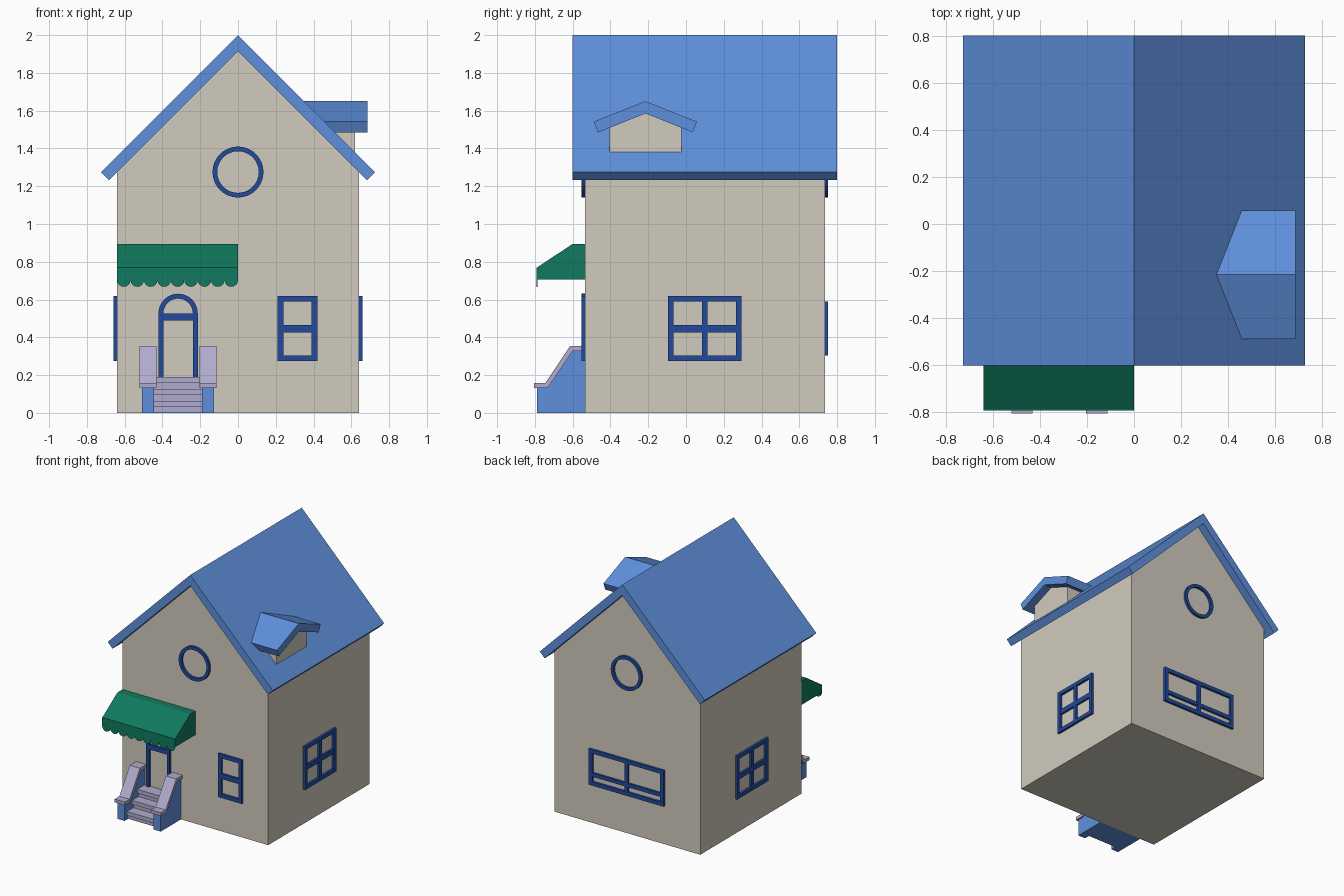
import bpy, bmesh
from math import sin, cos, pi

if "Cube" in bpy.data.objects:
    bpy.data.objects.remove(bpy.data.objects["Cube"], do_unlink=True)


def material(name, rgb):
    m = bpy.data.materials.new(name)
    m.use_nodes = True
    m.diffuse_color = (*rgb, 1)
    m.node_tree.nodes["Principled BSDF"].inputs["Base Color"].default_value = (*rgb, 1)
    return m


BEIGE = material("wall beige", (0.64, 0.60, 0.52))
BLUE = material("roof blue", (0.114, 0.28, 0.72))
NAVY = material("frame navy", (0.015, 0.068, 0.33))
GREEN = material("awning green", (0.005, 0.195, 0.112))
LILAC = material("step lilac", (0.44, 0.41, 0.62))

WALL_X, FRONT_Y, BACK_Y = 0.64, -0.535, 0.735


# Placements: turn a flat profile (u, v) and a depth d into a 3D point
def along_y(u, v, d): return (u, d, v)
def along_x(u, v, d): return (d, u, v)
def on_front(u, v, d): return (u, FRONT_Y - d, v)
def on_back(u, v, d): return (u, BACK_Y + d, v)
def on_right(u, v, d): return (WALL_X + d, u, v)
def on_left(u, v, d): return (-WALL_X - d, u, v)


def finish(name, bm, mat):
    bmesh.ops.recalc_face_normals(bm, faces=bm.faces)
    mesh = bpy.data.meshes.new(name)
    bm.to_mesh(mesh)
    bm.free()
    mesh.materials.append(mat)
    ob = bpy.data.objects.new(name, mesh)
    bpy.context.collection.objects.link(ob)
    return ob


def prism(name, pts, place, d0, d1, mat):
    """Extrude a flat outline between two depths."""
    bm = bmesh.new()
    a, b = ([bm.verts.new(place(u, v, d)) for u, v in pts] for d in (d0, d1))
    bm.faces.new(a)
    bm.faces.new(b)
    for i in range(len(pts)):
        j = (i + 1) % len(pts)
        bm.faces.new((a[i], a[j], b[j], b[i]))
    return finish(name, bm, mat)


def band(name, outer, inner, place, mat, depth=0.018, closed=True):
    """Raised trim between an outer and an inner outline."""
    bm = bmesh.new()
    rows = []
    for o, i in zip(outer, inner):
        rows.append([bm.verts.new(place(*p, d))
                     for p, d in ((o, -0.005), (o, depth), (i, depth), (i, -0.005))])
    pairs = list(zip(rows, rows[1:]))
    if closed:
        pairs.append((rows[-1], rows[0]))
    else:
        bm.faces.new(rows[0])
        bm.faces.new(rows[-1])
    for r, s in pairs:
        for k in range(4):
            n = (k + 1) % 4
            bm.faces.new((r[k], r[n], s[n], s[k]))
    return finish(name, bm, mat)


def rect(u0, u1, v0, v1):
    return [(u0, v0), (u1, v0), (u1, v1), (u0, v1)]


def arc(cu, cv, r, start, end, n):
    return [(cu + r * cos(start + (end - start) * i / n),
             cv + r * sin(start + (end - start) * i / n)) for i in range(n + 1)]


def window(name, place, u0, u1, v0, v1, bar, upright):
    w = 0.03
    band(name + "_frame", rect(u0, u1, v0, v1),
         rect(u0 + w, u1 - w, v0 + w, v1 - w), place, NAVY)
    prism(name + "_crossbar", rect(u0 + w, u1 - w, *bar), place, -0.005, 0.016, NAVY)
    if upright:
        mid = (u0 + u1) / 2
        prism(name + "_mullion", rect(mid - w / 2, mid + w / 2, v0 + w, v1 - w),
              place, -0.005, 0.017, NAVY)


# House body and main roof
prism("house_body", [(-WALL_X, 0), (WALL_X, 0), (WALL_X, 1.275), (0, 1.915), (-WALL_X, 1.275)],
      along_y, FRONT_Y, BACK_Y, BEIGE)
prism("main_roof", [(0, 2), (0.725, 1.275), (0.683, 1.232), (0, 1.915),
                    (-0.683, 1.232), (-0.725, 1.275)], along_y, -0.6, 0.8, BLUE)

# Dormer on the +x roof slope
DY = -0.215
prism("dormer_body", [(DY - 0.19, 1.36), (DY + 0.19, 1.36), (DY + 0.19, 1.512),
                      (DY, 1.585), (DY - 0.19, 1.512)], along_x, 0.38, 0.62, BEIGE)
prism("dormer_roof", [(DY, 1.65), (DY + 0.273, 1.542), (DY + 0.25, 1.485), (DY, 1.585),
                      (DY - 0.25, 1.485), (DY - 0.273, 1.542)], along_x, 0.34, 0.685, BLUE)

# Windows
BAR = (0.425, 0.465)
window("front_window", on_front, 0.21, 0.42, 0.275, 0.62, BAR, False)
window("right_window", on_right, -0.095, 0.295, 0.275, 0.62, BAR, True)
window("left_window", on_left, -0.095, 0.295, 0.275, 0.62, BAR, True)
window("back_window", on_back, -0.33, 0.33, 0.305, 0.59, (0.375, 0.405), True)
for side, place in (("front", on_front), ("back", on_back)):
    band(side + "_round_window", arc(0, 1.275, 0.135, 0, 2 * pi, 32)[:-1],
         arc(0, 1.275, 0.11, 0, 2 * pi, 32)[:-1], place, NAVY)

# Arched door frame
DX, DZ = -0.317, 0.527
outlines = []
for r in (0.104, 0.078):
    outlines.append([(DX + r, 0.17)] + arc(DX, DZ, r, 0, pi, 16) + [(DX - r, 0.17)])
band("door_frame", *outlines, on_front, NAVY, closed=False)
prism("door_transom", rect(DX - 0.078, DX + 0.078, 0.49, DZ), on_front, -0.005, 0.016, NAVY)

# Awning with scalloped valance
prism("awning", [(FRONT_Y, 0.705), (FRONT_Y, 0.895), (-0.6, 0.895), (-0.788, 0.77),
                 (-0.788, 0.705)], along_x, -WALL_X, 0, GREEN)
count = 9
step = WALL_X / count
edge = [(0, 0.77), (-WALL_X, 0.77)]
for i in range(count):
    bump = arc(-WALL_X + step * (i + 0.5), 0.703, step / 2, pi, 2 * pi, 8)
    edge += bump if i == 0 else bump[1:]
prism("awning_valance", edge, along_y, -0.791, -0.787, GREEN)

# Stair side walls with sloping caps
cheek = [(FRONT_Y, 0), (-0.79, 0), (-0.79, 0.132), (-0.732, 0.132), (-0.6, 0.328), (FRONT_Y, 0.328)]
cap = [(-0.804, 0.132), (-0.804, 0.158), (-0.745, 0.158), (-0.614, 0.354),
       (FRONT_Y, 0.354), (FRONT_Y, 0.328), (-0.6, 0.328), (-0.732, 0.132)]
for side, x in (("right", DX - 0.159), ("left", DX + 0.159)):
    prism(side + "_stair_wall", cheek, along_x, x - 0.032, x + 0.032, BLUE)
    prism(side + "_stair_cap", cap, along_x, x - 0.045, x + 0.045, LILAC)

# Steps: a riser and an overhanging tread for each
RISE = 0.19 / 3
for i in range(3):
    y, z = -0.745 + i * 0.065, i * RISE
    prism(f"riser_{i + 1}", rect(y, FRONT_Y, max(z, 0.004), z + RISE / 2),
          along_x, DX - 0.128, DX + 0.128, LILAC)
    prism(f"tread_{i + 1}", rect(y - 0.015, FRONT_Y, z + RISE / 2, z + RISE),
          along_x, DX - 0.128, DX + 0.128, LILAC)
prism("stair_base", rect(-0.745, FRONT_Y, 0, 0.004), along_x, DX - 0.128, DX + 0.128, BLUE)
